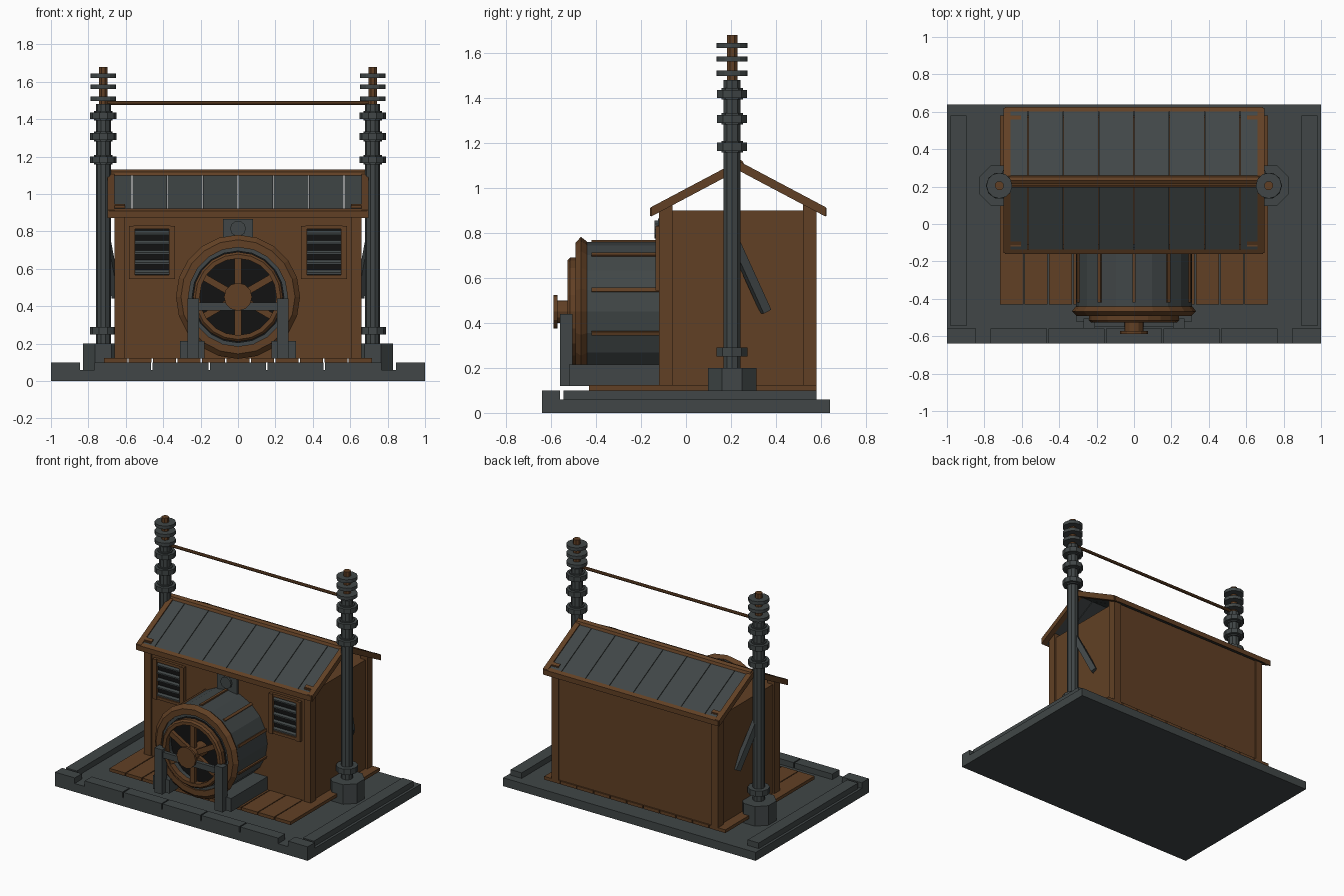
import bpy, bmesh, math
from mathutils import Matrix, Vector

if "Cube" in bpy.data.objects:
    bpy.data.objects.remove(bpy.data.objects["Cube"])


def material(name, rgb):
    m = bpy.data.materials.new(name)
    m.diffuse_color = (*rgb, 1)
    m.use_nodes = True
    m.node_tree.nodes["Principled BSDF"].inputs["Base Color"].default_value = m.diffuse_color
    return m


BROWN = material("brown wood", (0.12, 0.051, 0.018))
GRAY = material("slate gray metal", (0.052, 0.062, 0.063))
BLACK = material("black opening", (0.006, 0.006, 0.006))


def finish(name, bm, mat):
    bmesh.ops.remove_doubles(bm, verts=bm.verts, dist=1e-5)
    bmesh.ops.recalc_face_normals(bm, faces=bm.faces)
    me = bpy.data.meshes.new(name)
    bm.to_mesh(me)
    bm.free()
    me.materials.append(mat)
    ob = bpy.data.objects.new(name, me)
    bpy.context.collection.objects.link(ob)
    return ob


def box(name, x0, x1, y0, y1, z0, z1, mat, matrix=None):
    bm = bmesh.new()
    bmesh.ops.create_cube(bm, size=1)
    for v in bm.verts:
        v.co = Vector(((x0 + x1) / 2 + v.co.x * (x1 - x0),
                       (y0 + y1) / 2 + v.co.y * (y1 - y0),
                       (z0 + z1) / 2 + v.co.z * (z1 - z0)))
    if matrix:
        bm.transform(matrix)
    return finish(name, bm, mat)


def prism(name, pts, x0, x1, mat):
    """Extrude a (y, z) profile along x."""
    bm = bmesh.new()
    f = bm.faces.new([bm.verts.new((x0, y, z)) for y, z in pts])
    ext = bmesh.ops.extrude_face_region(bm, geom=[f])["geom"]
    bmesh.ops.translate(bm, vec=(x1 - x0, 0, 0),
                        verts=[g for g in ext if isinstance(g, bmesh.types.BMVert)])
    return finish(name, bm, mat)


def lathe(name, pts, n, matrix, mat, closed=False, phase=0.0):
    """Spin a (radius, height) profile around local z."""
    bm = bmesh.new()
    rings = [[bm.verts.new((r * math.cos(math.tau * i / n + phase),
                            r * math.sin(math.tau * i / n + phase), h))
              for i in range(n)] for r, h in pts]
    for a, b in zip(rings, rings[1:] + (rings[:1] if closed else [])):
        for i in range(n):
            j = (i + 1) % n
            bm.faces.new((a[i], a[j], b[j], b[i]))
    bm.transform(matrix)
    return finish(name, bm, mat)


def disc(name, r, h0, h1, n, matrix, mat, phase=0.0):
    return lathe(name, [(0, h0), (r, h0), (r, h1), (0, h1)], n, matrix, mat, phase=phase)


# Base slab and raised edging
box("base_slab", -1, 1, -0.64, 0.64, 0, 0.06, GRAY)
for i in range(-2, 3):
    box("front_curb", i * 0.308 - 0.15, i * 0.308 + 0.15, -0.64, -0.56, 0.06, 0.10, GRAY)
for s in (-1, 1):
    a, b = sorted((s * 0.845, s))
    box("corner_curb", a, b, -0.64, -0.56, 0.06, 0.10, GRAY)
    a, b = sorted((s * 0.895, s * 0.982))
    box("side_curb", a, b, -0.545, 0.58, 0.06, 0.10, GRAY)

# Deck planks
step = 1.44 / 11
for i in range(11):
    x = -0.72 + i * step
    box("deck_plank", x + 0.003, x + step - 0.003, -0.43, 0.58, 0.10, 0.123, BROWN)

# House body and corner posts
box("house_body", -0.645, 0.645, -0.11, 0.57, 0.12, 0.90, BROWN)
for s in (-1, 1):
    a, b = sorted((s * 0.605, s * 0.66))
    box("front_corner_post", a, b, -0.12, -0.06, 0.12, 0.93, BROWN)
    box("rear_corner_post", a, b, 0.52, 0.58, 0.12, 0.93, BROWN)

# Roof: panels, barge boards, eaves, corner clips and ridge
RY = 0.2325
edges = [-0.665] + [0.189 * k for k in range(-3, 4)] + [0.665]
for d in (-1, 1):
    def slope(o0, o1, lift, t):
        z = lambda o: 1.112 - 0.53 * o + lift
        return [(RY + d * o0, z(o0)), (RY + d * o1, z(o1)),
                (RY + d * o1, z(o1) - t), (RY + d * o0, z(o0) - t)]
    for a, b in zip(edges, edges[1:]):
        prism("roof_panel", slope(0, 0.38, 0, 0.03), a + 0.002, b - 0.002, GRAY)
    for s in (-1, 1):
        a, b = sorted((s * 0.66, s * 0.698))
        prism("barge_board", slope(0, 0.388, 0.008, 0.042), a, b, BROWN)
        a, b = sorted((s * 0.605, s * 0.665))
        prism("roof_clip", slope(0.325, 0.345, 0.008, 0.01), a, b, BROWN)
    prism("eave_board", slope(0.368, 0.392, 0.006, 0.036), -0.69, 0.69, BROWN)
prism("ridge_cap", [(RY - 0.028, 1.10), (RY - 0.02, 1.118), (RY, 1.13),
                    (RY + 0.02, 1.118), (RY + 0.028, 1.10)], -0.69, 0.69, BROWN)

# Louvred vents
for s in (-1, 1):
    cx = s * 0.46
    box("vent_opening", cx - 0.095, cx + 0.095, -0.117, -0.109, 0.55, 0.83, BLACK)
    for e in (-1, 1):
        c = cx + e * 0.108
        box("vent_side_frame", c - 0.016, c + 0.016, -0.135, -0.11, 0.545, 0.83, BROWN)
    for z in (0.556, 0.822):
        box("vent_cross_frame", cx - 0.1, cx + 0.1, -0.13, -0.11, z - 0.01, z + 0.01, BROWN)
    for k in range(5):
        z = 0.585 + k * 0.053
        prism("vent_slat", [(-0.112, z + 0.015), (-0.126, z - 0.005),
                            (-0.126, z - 0.015), (-0.112, z + 0.005)],
              cx - 0.095, cx + 0.095, GRAY)

# Plate with round boss above the drum
box("boss_plate", -0.08, 0.08, -0.125, -0.108, 0.74, 0.865, GRAY)
# Local z of this frame points to -y, so heights are distances forward
DRUM = Matrix.Translation((0, 0, 0.45)) @ Matrix.Rotation(math.pi / 2, 4, 'X')
disc("boss", 0.042, 0.12, 0.14, 10, Matrix.Translation((0, 0, 0.365)) @ DRUM, GRAY)

# Drum shell, flange, inner ring and dark mouth
lathe("drum_shell", [(0, 0.10), (0.31, 0.10), (0.31, 0.45), (0.27, 0.45), (0.27, 0.40), (0, 0.40)],
      20, DRUM, GRAY)
lathe("drum_flange", [(0.265, 0.44), (0.312, 0.44), (0.332, 0.467), (0.305, 0.492), (0.265, 0.492)],
      20, DRUM, BROWN, closed=True)
lathe("drum_inner_ring", [(0.245, 0.41), (0.27, 0.41), (0.27, 0.48), (0.245, 0.48)],
      20, DRUM, GRAY, closed=True)
disc("drum_mouth", 0.25, 0.40, 0.408, 20, DRUM, BLACK)
for k in range(10):
    turn = DRUM @ Matrix.Rotation(math.radians(18 + 36 * k), 4, 'Z')
    box("drum_strip", 0.30, 0.319, -0.009, 0.009, 0.11, 0.42, BROWN, turn)

# Spoked wheel, axle and hub
lathe("wheel_rim", [(0.205, 0.485), (0.24, 0.485), (0.24, 0.515), (0.228, 0.527), (0.205, 0.527)],
      20, DRUM, BROWN, closed=True)
for k in range(6):
    turn = DRUM @ Matrix.Rotation(math.radians(30 + 60 * k), 4, 'Z')
    box("wheel_spoke", 0.03, 0.212, -0.018, 0.018, 0.49, 0.518, BROWN, turn)
disc("axle", 0.05, 0.40, 0.575, 12, DRUM, BROWN)
disc("hub", 0.075, 0.572, 0.588, 12, DRUM, BROWN)

# Drum cradle
box("cradle_crossbar", -0.27, 0.27, -0.55, -0.525, 0.378, 0.42, GRAY)
for s in (-1, 1):
    a, b = sorted((s * 0.18, s * 0.31))
    box("cradle_skid", a, b, -0.52, -0.11, 0.12, 0.215, GRAY)
    a, b = sorted((s * 0.208, s * 0.27))
    box("cradle_post", a, b, -0.56, -0.505, 0.12, 0.44, GRAY)

# Insulator masts on both sides, with wall braces
for s in (-1, 1):
    M = Matrix.Translation((s * 0.72, 0.205, 0))
    ph = math.pi / 8
    disc("mast_foot", 0.117, 0.06, 0.20, 8, M, GRAY, ph)
    disc("mast_collar", 0.072, 0.25, 0.29, 10, M, GRAY)
    disc("mast_pole", 0.04, 0.15, 1.48, 10, M, GRAY)
    disc("mast_tip", 0.025, 1.45, 1.68, 8, M, BROWN, ph)
    for z in (1.183, 1.307, 1.418):
        disc("mast_ring", 0.07, z - 0.018, z + 0.018, 10, M, GRAY)
        disc("mast_ring_core", 0.05, z - 0.026, z + 0.026, 10, M, GRAY)
    for z in (1.51, 1.573, 1.633):
        disc("insulator_disc", 0.069, z - 0.012, z + 0.012, 12, M, GRAY)
    p, q = Vector((s * 0.712, 0.205, 0.78)), Vector((s * 0.65, 0.355, 0.45))
    d = q - p
    rot = Matrix.Translation(p) @ d.to_track_quat('Z', 'X').to_matrix().to_4x4()
    box("mast_brace", -0.02, 0.02, -0.02, 0.02, 0, d.length, GRAY, rot)

# Rod joining the masts
disc("cross_rod", 0.011, -0.70, 0.70, 8,
     Matrix.Translation((0, 0.205, 1.487)) @ Matrix.Rotation(math.pi / 2, 4, 'Y'), BROWN)
